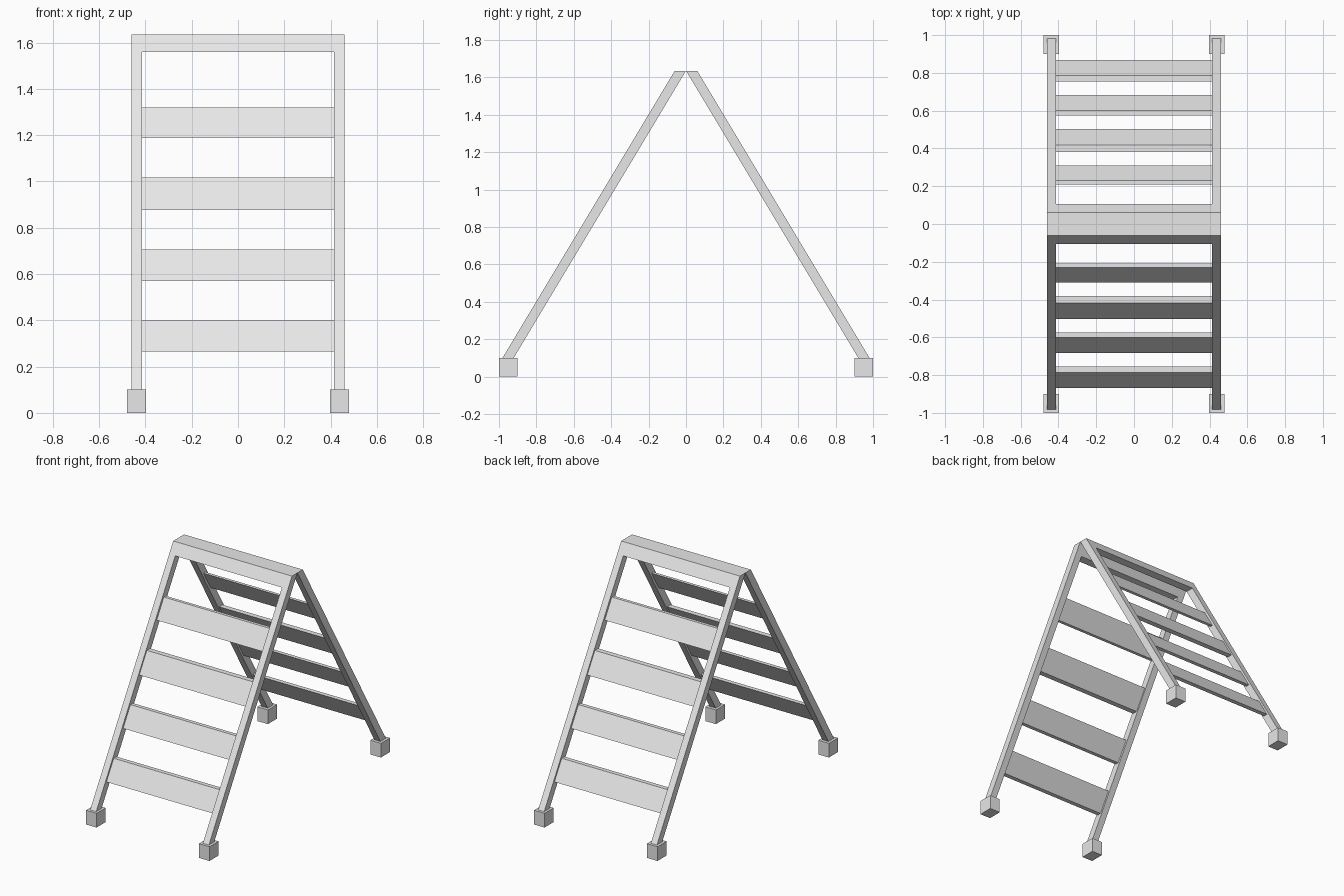
import bpy
import bmesh

cube = bpy.data.objects.get("Cube")
if cube:
    bpy.data.objects.remove(cube)

GREY = (0.8, 0.8, 0.8, 1)
mat = bpy.data.materials.new("light grey")
mat.use_nodes = True
mat.diffuse_color = GREY
mat.node_tree.nodes["Principled BSDF"].inputs["Base Color"].default_value = GREY

TOP = 1.635      # height of the ridge
DEPTH = 0.06     # horizontal thickness of each leaning frame
SLOPE = 0.6      # run per unit of height


def add_part(name, outline, near, far, slope, axes):
    """Extrude an x-z outline along y, leaning it by the slope, then mirror it."""
    bm = bmesh.new()
    rings = [[bm.verts.new((x, -(y + (TOP - z) * slope), z)) for x, z in outline]
             for y in (near, far)]
    bm.faces.new(rings[0])
    bm.faces.new(rings[1])
    for i in range(len(outline)):
        j = (i + 1) % len(outline)
        bm.faces.new((rings[0][i], rings[0][j], rings[1][j], rings[1][i]))
    bmesh.ops.recalc_face_normals(bm, faces=bm.faces[:])
    mesh = bpy.data.meshes.new(name)
    bm.to_mesh(mesh)
    bm.free()
    mesh.materials.append(mat)
    obj = bpy.data.objects.new(name, mesh)
    bpy.context.collection.objects.link(obj)
    mirror = obj.modifiers.new("mirror", 'MIRROR')
    mirror.use_axis = axes
    return obj


def box_outline(x0, x1, z0, z1):
    return [(x0, z0), (x1, z0), (x1, z1), (x0, z1)]


# Leaning frames: two legs and a top bar in one arch, front and back
OUT, INN, BAR, LOW = 0.461, 0.414, 1.56, 0.09
arch = [(-OUT, LOW), (-INN, LOW), (-INN, BAR), (INN, BAR),
        (INN, LOW), (OUT, LOW), (OUT, TOP), (-OUT, TOP)]
add_part("ladder_frames", arch, 0, DEPTH, SLOPE, (False, True, False))

# Flat rungs centred in the frame: bottom, top, thickness
rungs = [(0.265, 0.4, 0.031), (0.57, 0.706, 0.027),
         (0.876, 1.017, 0.037), (1.187, 1.319, 0.022)]
for n, (z0, z1, thick) in enumerate(rungs, 1):
    gap = (DEPTH - thick) / 2
    add_part(f"rungs_{n}", box_outline(-INN, INN, z0, z1),
             gap, DEPTH - gap, SLOPE, (False, True, False))

# Block feet at the four corners
add_part("feet", box_outline(0.398, 0.479, 0, 0.1), 0.9, 1, 0, (True, True, False))
